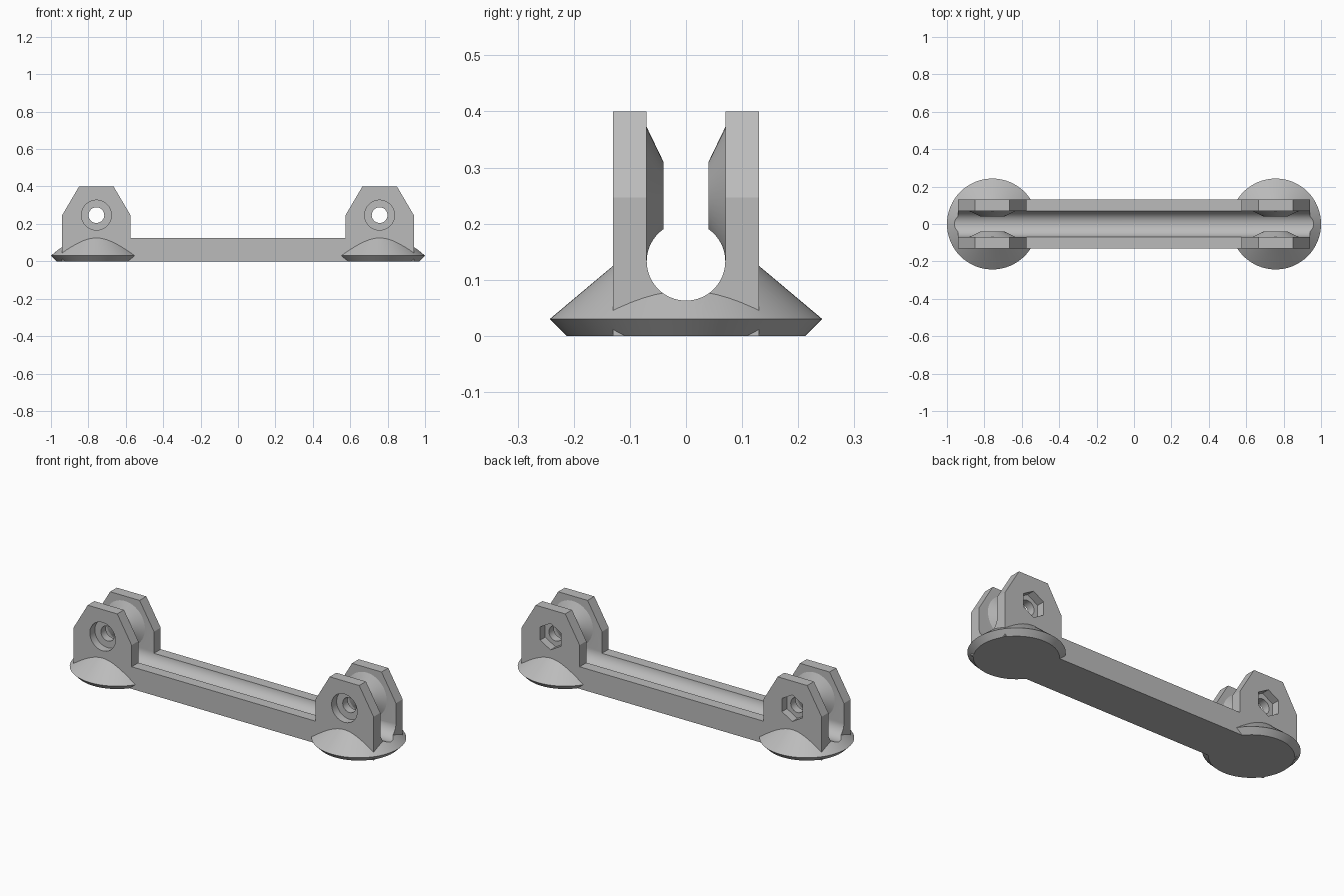
import bpy, bmesh
from math import radians, cos, sin, pi
from mathutils import Matrix

if "Cube" in bpy.data.objects:
    bpy.data.objects.remove(bpy.data.objects["Cube"], do_unlink=True)

grey = bpy.data.materials.new("plain grey")
grey.use_nodes = True
colour = (0.5, 0.5, 0.5, 1)
grey.diffuse_color = colour
grey.node_tree.nodes["Principled BSDF"].inputs["Base Color"].default_value = colour

POST_X, HOLE_Z = 0.757, 0.247      # bracket centre and bolt height
SLOT_R, SLOT_Z = 0.07, 0.133       # channel radius and its axis height
TO_Y = Matrix.Rotation(radians(90), 4, "X")   # local z becomes -y


def finish(name, bm):
    bmesh.ops.recalc_face_normals(bm, faces=bm.faces)
    mesh = bpy.data.meshes.new(name)
    bm.to_mesh(mesh)
    bm.free()
    mesh.materials.append(grey)
    obj = bpy.data.objects.new(name, mesh)
    bpy.context.collection.objects.link(obj)
    return obj


def extrude(name, points, offset):
    """Close an outline and sweep it along offset."""
    bm = bmesh.new()
    face = bm.faces.new([bm.verts.new(p) for p in points])
    new = bmesh.ops.extrude_face_region(bm, geom=[face])["geom"]
    bmesh.ops.translate(bm, vec=offset, verts=[v for v in new if isinstance(v, bmesh.types.BMVert)])
    return finish(name, bm)


def frustum(name, r1, r2, depth, matrix, sides=48):
    bm = bmesh.new()
    bmesh.ops.create_cone(bm, cap_ends=True, segments=sides, radius1=r1,
                          radius2=r2, depth=depth, matrix=matrix)
    return finish(name, bm)


def boolean(target, tool, operation):
    """Apply a boolean and discard its tool."""
    mod = target.modifiers.new("boolean", "BOOLEAN")
    mod.operation, mod.object, mod.solver = operation, tool, "EXACT"
    bpy.context.view_layer.objects.active = target
    bpy.ops.object.modifier_apply(modifier=mod.name)
    bpy.data.objects.remove(tool, do_unlink=True)


def at(x, y, z):
    return Matrix.Translation((x, y, z))


# Side outline: low beam with a chamfered bracket at each end
half = [(0.575, 0.125), (0.575, 0.247), (0.665, 0.4), (0.85, 0.4), (0.94, 0.247), (0.94, 0)]
outline = half + [(-x, z) for x, z in reversed(half)]
body = extrude("bracket_bar", [(x, -0.13, z) for x, z in outline], (0, 0.26, 0))

# Round feet: shallow cone over a bevelled rim
for side in (-1, 1):
    foot = frustum("foot_cone", 0.243, 0.03, 0.179, at(side * POST_X, 0, 0.1195), 64)
    rim = frustum("foot_rim", 0.213, 0.243, 0.03, at(side * POST_X, 0, 0.015), 64)
    bm = bmesh.new()
    bm.from_mesh(foot.data)
    bm.from_mesh(rim.data)
    bmesh.ops.remove_doubles(bm, verts=bm.verts, dist=0.0001)
    # drop the inner discs where cone and rim meet
    discs = [f for f in bm.faces if len(f.verts) > 4
             and abs(f.calc_center_median().z - 0.03) < 0.001]
    bmesh.ops.delete(bm, geom=discs, context="FACES_ONLY")
    for part in (foot, rim):
        bpy.data.objects.remove(part, do_unlink=True)
    boolean(body, finish("foot", bm), "UNION")

# Round-bottomed channel along the whole length
arc = [pi + pi * i / 32 for i in range(33)]
channel = [(-1.2, SLOT_R * cos(a), SLOT_Z + SLOT_R * sin(a)) for a in arc]
channel += [(-1.2, SLOT_R, 0.6), (-1.2, -SLOT_R, 0.6)]
boolean(body, extrude("channel_cutter", channel, (2.4, 0, 0)), "DIFFERENCE")

# Conical bosses inside the brackets, trimmed by the channel's round bore
ALONG_X = Matrix.Rotation(radians(90), 4, "Y")
for x in (-POST_X, POST_X):
    for side in (-1, 1):
        turn = TO_Y if side > 0 else Matrix.Rotation(radians(-90), 4, "X")
        boss = frustum("boss", 0.146, 0.063, 0.04, at(x, side * 0.06, HOLE_Z) @ turn)
        bore = frustum("bore", SLOT_R, SLOT_R, 2.4, at(0, 0, SLOT_Z) @ ALONG_X, 64)
        boolean(boss, bore, "DIFFERENCE")
        boolean(body, boss, "UNION")

# Bolt holes: round head recess in front, hexagonal nut recess behind
for x in (-POST_X, POST_X):
    boolean(body, frustum("hole", 0.042, 0.042, 0.6, at(x, 0, HOLE_Z) @ TO_Y, 32), "DIFFERENCE")
    boolean(body, frustum("head_recess", 0.08, 0.08, 0.1, at(x, -0.135, HOLE_Z) @ TO_Y), "DIFFERENCE")
    boolean(body, frustum("nut_recess", 0.075, 0.075, 0.1, at(x, 0.135, HOLE_Z) @ TO_Y, 6), "DIFFERENCE")

# Soft curves, crisp edges
bpy.ops.object.select_all(action="DESELECT")
body.select_set(True)
bpy.context.view_layer.objects.active = body
bpy.ops.object.shade_smooth_by_angle(angle=radians(20))
